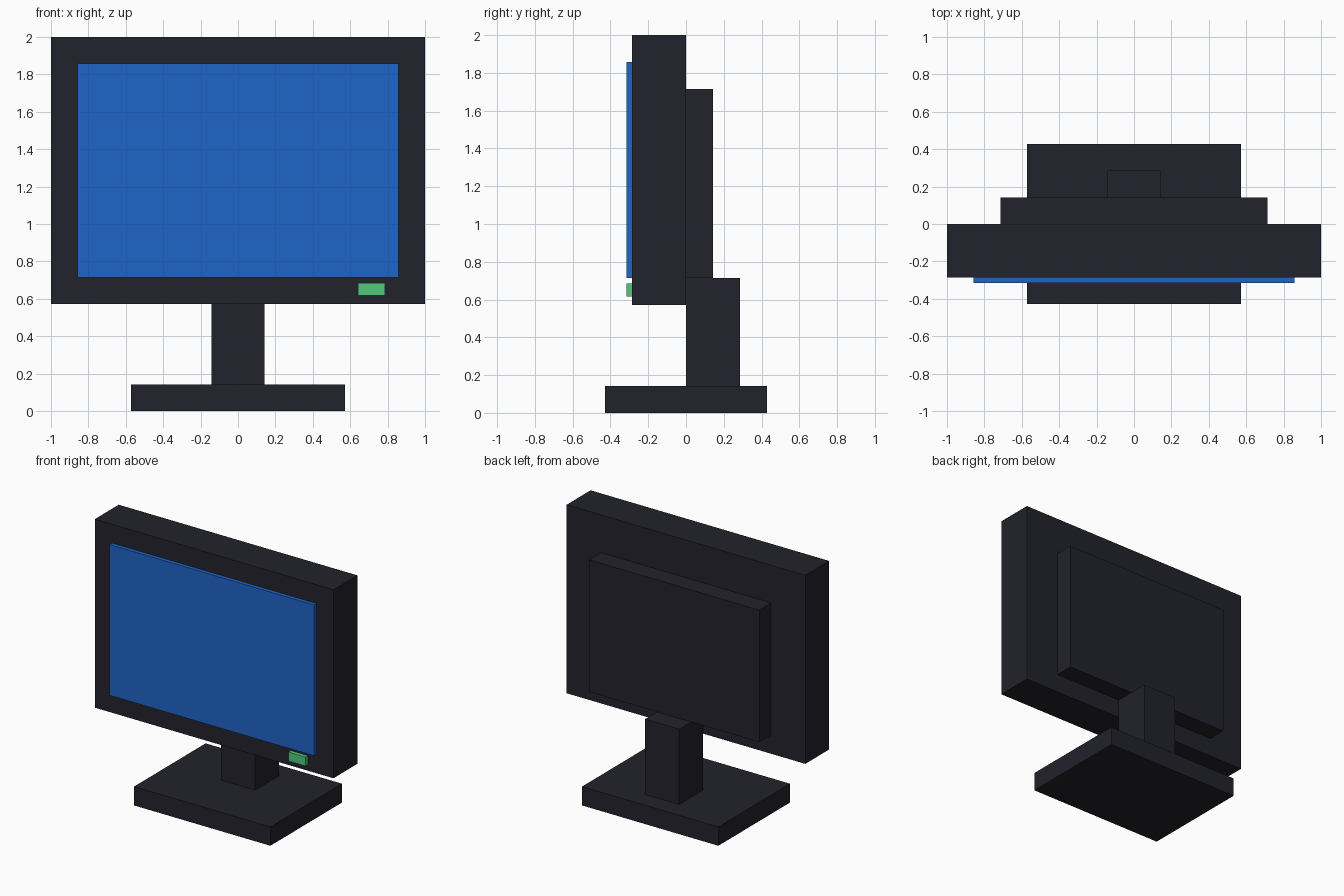
import bpy
import bmesh
from mathutils import Vector

default = bpy.data.objects.get("Cube")
if default:
    bpy.data.objects.remove(default, do_unlink=True)

U = 1 / 7  # design module


def material(name, rgb):
    mat = bpy.data.materials.new(name)
    mat.use_nodes = True
    color = (*rgb, 1)
    mat.diffuse_color = color
    mat.node_tree.nodes["Principled BSDF"].inputs["Base Color"].default_value = color
    return mat


def box(name, low, high, mat):
    """Box between two corners, given in modules."""
    low, high = Vector(low) * U, Vector(high) * U
    size = high - low
    bm = bmesh.new()
    bmesh.ops.create_cube(bm, size=1)
    bmesh.ops.scale(bm, vec=size, verts=bm.verts)
    mesh = bpy.data.meshes.new(name)
    bm.to_mesh(mesh)
    bm.free()
    mesh.materials.append(mat)
    obj = bpy.data.objects.new(name, mesh)
    obj.location = (low + high) / 2
    bpy.context.collection.objects.link(obj)
    return obj


charcoal = material("charcoal plastic", (0.016, 0.016, 0.025))
blue = material("screen blue", (0.014, 0.13, 0.58))
green = material("light green", (0.085, 0.58, 0.2))

# Stand
box("base", (-4, -3, 0), (4, 3, 1), charcoal)
box("stem", (-1, 0, 1), (1, 2, 5), charcoal)

# Display housing
box("housing", (-7, -2, 4), (7, 0, 14), charcoal)
box("back_panel", (-5, 0, 5), (5, 1, 12), charcoal)

# Screen and power light stand slightly proud of the housing
box("screen", (-6, -2.2, 5), (6, -2, 13), blue)
box("power_light", (4.5, -2.2, 4.32), (5.5, -2, 4.8), green)
